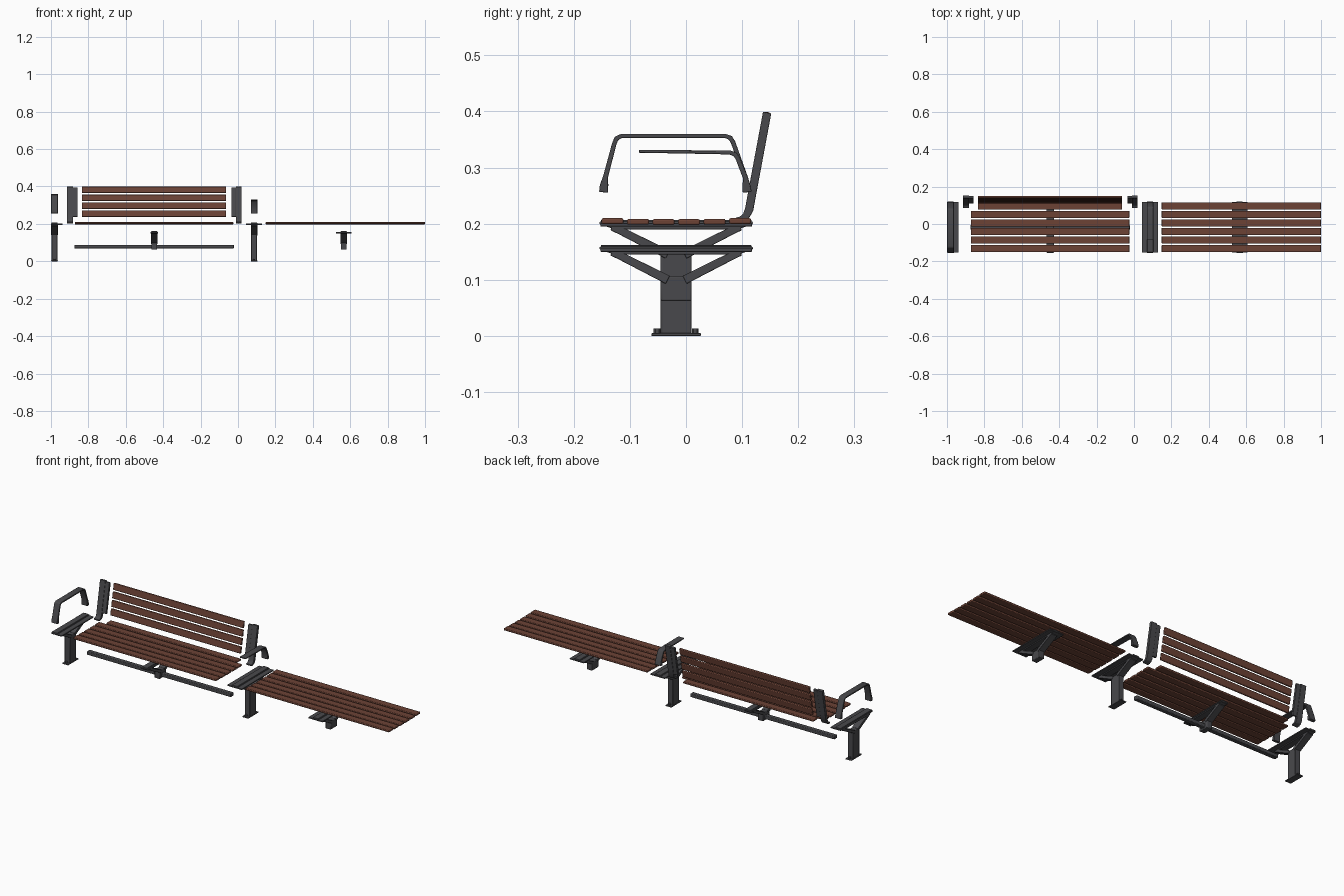
import bpy, bmesh, math
from mathutils import Vector

if "Cube" in bpy.data.objects:
    bpy.data.objects.remove(bpy.data.objects["Cube"])


def material(name, rgb):
    m = bpy.data.materials.new(name)
    m.diffuse_color = (*rgb, 1)
    m.use_nodes = True
    m.node_tree.nodes["Principled BSDF"].inputs["Base Color"].default_value = m.diffuse_color
    return m


METAL = material("dark grey metal", (0.066, 0.066, 0.072))
WOOD = material("brown wood", (0.15, 0.055, 0.036))
YC = -0.0175          # depth of the column centre line


def prism(name, pts, x0, x1, mat=METAL, bevel=0.0015):
    """Extrude a (y, z) outline from x0 to x1."""
    bm = bmesh.new()
    a = [bm.verts.new((x0, y, z)) for y, z in pts]
    b = [bm.verts.new((x1, y, z)) for y, z in pts]
    n = len(pts)
    bm.faces.new(a)
    bm.faces.new(b[::-1])
    for i in range(n):
        j = (i + 1) % n
        bm.faces.new((a[j], a[i], b[i], b[j]))
    bmesh.ops.recalc_face_normals(bm, faces=bm.faces)
    me = bpy.data.meshes.new(name)
    bm.to_mesh(me)
    bm.free()
    ob = bpy.data.objects.new(name, me)
    bpy.context.collection.objects.link(ob)
    me.materials.append(mat)
    if bevel:
        mod = ob.modifiers.new("soft edges", 'BEVEL')
        mod.width = bevel
        mod.segments = 2
        mod.limit_method = 'ANGLE'
    return ob


def rect(y0, y1, z0, z1):
    return [(y0, z0), (y1, z0), (y1, z1), (y0, z1)]


def strip(path):
    """Outline of a bar following (y, z, thickness) points."""
    left, right = [], []
    for i, (y, z, w) in enumerate(path):
        p = Vector((y, z))
        prev = Vector(path[max(i - 1, 0)][:2])
        nxt = Vector(path[min(i + 1, len(path) - 1)][:2])
        d1 = (p - prev).normalized() if i else (nxt - p).normalized()
        d2 = (nxt - p).normalized() if i < len(path) - 1 else d1
        t = (d1 + d2).normalized()
        nrm = Vector((-t.y, t.x)) * (w / 2 / max(t.dot(d1), 0.5))
        left.append(tuple(p + nrm))
        right.append(tuple(p - nrm))
    return left + right[::-1]


def support(name, xc, top, bottom, flange_lo, flange_hi, half=0.0175):
    """Column, V braces and the cross bracket that carries the slats."""
    flat = [(YC + u, top + z) for u, z in
            ((-0.1365, -0.003), (-0.1365, -0.008), (-0.11, -0.017), (0.11, -0.017),
             (0.1365, -0.008), (0.1365, -0.003))]
    prism(name + "_bracket", flat, xc - half, xc + half)
    prism(name + "_bracket_cap", rect(YC - 0.134, YC + 0.134, top - 0.004, top),
          xc - half + 0.002, xc + half - 0.002, bevel=0.001)
    prism(name + "_bracket_flange", rect(YC - 0.135, YC + 0.135, top - 0.012, top - 0.006),
          xc + flange_lo, xc + flange_hi, bevel=0.001)
    for s, side in ((-1, "front"), (1, "back")):
        prism(f"{name}_{side}_brace",
              strip([(YC + s * 0.115, top - 0.013, 0.012), (YC + s * 0.1, top - 0.019, 0.014),
                     (YC + s * 0.015, top - 0.062, 0.016)]), xc - half, xc + half)
    col_top = top - 0.055
    prism(name + "_column", rect(YC - 0.0275, YC + 0.0275, bottom, col_top),
          xc - half + 0.002, xc + half - 0.002, bevel=0.003)


def foot(name, xc):
    """Floor plate with bolts."""
    prism(name + "_plate", rect(YC - 0.044, YC + 0.044, 0, 0.005), xc - 0.0175, xc + 0.0175, bevel=0.001)
    for s in (-1, 1):
        bpy.ops.mesh.primitive_cylinder_add(vertices=12, radius=0.006, depth=0.009,
                                            location=(xc, YC + s * 0.034, 0.009))
        b = bpy.context.object
        b.name = name + "_bolt"
        b.data.materials.append(METAL)


# Supports: two floor-standing legs, two short hanging ones
support("end_leg", -0.981, 0.207, 0.0, -0.0175, 0.043)
foot("end_leg", -0.981)
support("middle_leg", 0.086, 0.207, 0.0, -0.043, 0.043)
foot("middle_leg", 0.086)
support("right_support", 0.565, 0.162, 0.062, -0.042, 0.042)
support("left_support", -0.448, 0.162, 0.062, -0.021, 0.021)

# Long beam through the left support
prism("beam", rect(YC - 0.012, YC + 0.012, 0.069, 0.088), -0.875, -0.022, bevel=0.003)


# Seat slats, slightly dished
def seat(name, x0, x1, short=None):
    for i in range(6):
        yc = -0.131 + i * 0.0455
        u = (yc - YC) / 0.114
        z = 0.1985 + 0.002 * u * u
        a, b = (short if short and i == 5 else (x0, x1))
        prism(f"{name}_slat_{i + 1}", rect(yc - 0.0195, yc + 0.0195, z - 0.001, z + 0.0095),
              a, b, WOOD, 0.003)


seat("left_seat", -0.872, -0.025, (-0.835, -0.063))
seat("right_seat", 0.148, 1.0)


# Backrest: points on the leaning line
def lean(z):
    return 0.1115 + (z - 0.22) * 0.186


for i in range(4):
    z0 = 0.237 + i * 0.0425
    z1 = z0 + 0.0345
    prism(f"back_slat_{i + 1}", strip([(lean(z0), z0, 0.011), (lean(z1), z1, 0.011)]),
          -0.835, -0.063, WOOD, 0.003)

post = [(0.086, 0.2055, 0.008), (0.098, 0.208, 0.010), (0.107, 0.214, 0.013),
        (0.1125, 0.225, 0.015), (lean(0.26), 0.26, 0.015), (lean(0.398), 0.398, 0.015)]
inner = [(lean(0.237), 0.237, 0.012), (lean(0.394), 0.394, 0.012)]
XB = -0.447
for s, side in ((-1, "left"), (1, "right")):
    prism(side + "_back_post", strip(post), *sorted((XB + s * 0.435, XB + s * 0.467)))
    prism(side + "_back_slat_holder", strip(inner), *sorted((XB + s * 0.411, XB + s * 0.436)))

# Armrests: full loop at the end, half loop in the middle
back_leg = [(0.106, 0.282, 0.009), (0.108, 0.265, 0.015), (0.109, 0.256, 0.016)]
full = [(-0.147, 0.256, 0.016), (-0.146, 0.268, 0.015), (-0.143, 0.285, 0.009),
        (-0.128, 0.342, 0.008), (-0.124, 0.352, 0.008), (-0.115, 0.3565, 0.007),
        (0.07, 0.3565, 0.007), (0.079, 0.353, 0.008), (0.084, 0.345, 0.008)] + back_leg
half = [(-0.084, 0.329, 0.005), (0.0, 0.328, 0.006), (0.078, 0.327, 0.007),
        (0.087, 0.324, 0.008), (0.092, 0.317, 0.008)] + back_leg
prism("end_armrest", strip(full), -0.9985, -0.9635)
prism("middle_armrest", strip(half), 0.0685, 0.1035)

# Smooth rounded edges, keep corners sharp
for ob in bpy.context.collection.objects:
    ob.select_set(True)
    bpy.context.view_layer.objects.active = ob
bpy.ops.object.shade_smooth_by_angle(angle=math.radians(30))
